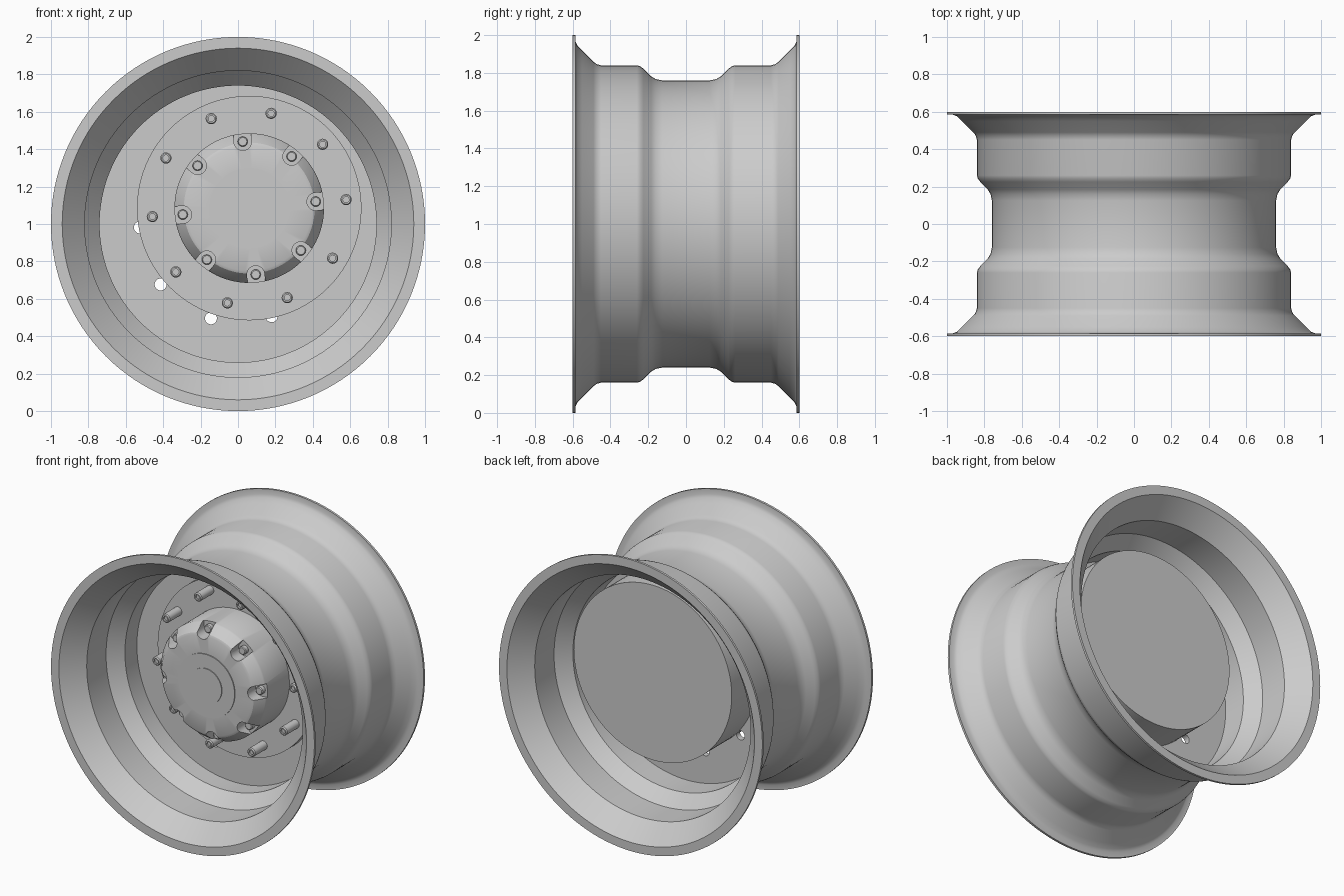
import bpy
import bmesh
from math import cos, sin, pi, radians
from mathutils import Vector

if "Cube" in bpy.data.objects:
    bpy.data.objects.remove(bpy.data.objects["Cube"])

grey = bpy.data.materials.new("plain_grey")
grey.use_nodes = True
COLOUR = (0.6, 0.6, 0.6, 1)
grey.diffuse_color = COLOUR
grey.node_tree.nodes["Principled BSDF"].inputs["Base Color"].default_value = COLOUR

RIM = (0, 1)           # wheel axis (x, z)
HUB = (0.06, 1.085)    # offset hub axis (x, z)


def around(centre, radius, count, start):
    """Evenly spaced (x, z, angle) places on a circle."""
    for i in range(count):
        a = radians(start) + 2 * pi * i / count
        yield centre[0] + radius * cos(a), centre[1] + radius * sin(a), a


def lathe(bm, profile, centre, segments, closed=False):
    """Spin a (y, radius) profile about a y-parallel axis."""
    verts = [bm.verts.new((centre[0] + r, y, centre[1])) for y, r in profile]
    edges = [bm.edges.new(pair) for pair in zip(verts, verts[1:])]
    if closed:
        edges.append(bm.edges.new((verts[-1], verts[0])))
    bmesh.ops.spin(bm, geom=verts + edges, cent=(centre[0], 0, centre[1]),
                   axis=(0, 1, 0), dvec=(0, 0, 0), angle=2 * pi,
                   steps=segments, use_merge=True)


def prism(bm, outline, y0, y1):
    """Extrude an (x, z) outline along y."""
    face = bm.faces.new([bm.verts.new((x, y0, z)) for x, z in outline])
    result = bmesh.ops.extrude_face_region(bm, geom=[face], use_keep_orig=True)
    moved = [v for v in result["geom"] if isinstance(v, bmesh.types.BMVert)]
    bmesh.ops.translate(bm, verts=moved, vec=Vector((0, y1 - y0, 0)))


def finish(bm, name):
    bmesh.ops.remove_doubles(bm, verts=bm.verts, dist=0.0001)
    bmesh.ops.recalc_face_normals(bm, faces=bm.faces)
    mesh = bpy.data.meshes.new(name)
    bm.to_mesh(mesh)
    bm.free()
    mesh.materials.append(grey)
    obj = bpy.data.objects.new(name, mesh)
    bpy.context.collection.objects.link(obj)
    return obj


def activate(obj):
    bpy.ops.object.select_all(action="DESELECT")
    obj.select_set(True)
    bpy.context.view_layer.objects.active = obj


def smooth(obj):
    activate(obj)
    bpy.ops.object.shade_smooth_by_angle(angle=radians(28))


def cut(obj, cutter):
    cutter.hide_render = True
    activate(obj)
    mod = obj.modifiers.new("cut", "BOOLEAN")
    mod.operation = "DIFFERENCE"
    mod.solver = "EXACT"
    mod.object = cutter
    bpy.ops.object.modifier_apply(modifier=mod.name)
    bpy.data.objects.remove(cutter)


# Rim barrel: one half of the section, mirrored front to back
outer = [(0.6, 1), (0.585, 1), (0.584, 0.965), (0.575, 0.945), (0.55, 0.92),
         (0.49, 0.86), (0.475, 0.847), (0.45, 0.84), (0.26, 0.84),
         (0.243, 0.835), (0.225, 0.822), (0.185, 0.782), (0.16, 0.767),
         (0.125, 0.76)]
inner = [(0.17, 0.74), (0.26, 0.82), (0.47, 0.82), (0.6, 0.94)]
flip = lambda pts: [(-y, r) for y, r in reversed(pts)]
bm = bmesh.new()
lathe(bm, outer + flip(outer) + flip(inner) + inner, RIM, 128, closed=True)
smooth(finish(bm, "rim_barrel"))

# Web plate with a ring of through holes
bm = bmesh.new()
lathe(bm, [(-0.04, 0), (-0.04, 0.75), (0, 0.75), (0, 0)], RIM, 128)
web = finish(bm, "web_plate")
bm = bmesh.new()
for x, z, a in around(RIM, 0.525, 10, 2):
    prism(bm, [p[:2] for p in around((x, z), 0.032, 24, 0)], -0.1, 0.1)
cut(web, finish(bm, "hole_cutter"))
smooth(web)

# Drum with its front flange
bm = bmesh.new()
lathe(bm, [(-0.1, 0), (-0.1, 0.6), (0.275, 0.6), (0.275, 0)], HUB, 96)
smooth(finish(bm, "hub_drum"))

# Hub cover with a chamfered edge and stepped centre
bm = bmesh.new()
lathe(bm, [(-0.09, 0), (-0.09, 0.4), (-0.345, 0.4), (-0.355, 0.395),
           (-0.415, 0.35), (-0.422, 0.335), (-0.424, 0.215), (-0.43, 0.215),
           (-0.43, 0.12), (-0.436, 0.12), (-0.436, 0)], HUB, 96)
cover = finish(bm, "hub_cover")

# U-shaped pockets through the chamfer
bm = bmesh.new()
for x, z, a in around(HUB, 0.357, 8, 5.6):
    w = 0.047
    arc = [a + pi / 2 + pi * i / 12 for i in range(13)]
    outline = [(x + w * cos(t), z + w * sin(t)) for t in arc]
    for t in (arc[-1], arc[0]):
        outline.append((x + w * cos(t) + 0.12 * cos(a),
                        z + w * sin(t) + 0.12 * sin(a)))
    prism(bm, outline, -0.5, -0.335)
cut(cover, finish(bm, "pocket_cutter"))
smooth(cover)

# Bolts in the pockets
bm = bmesh.new()
for x, z, a in around(HUB, 0.357, 8, 5.6):
    lathe(bm, [(-0.32, 0), (-0.32, 0.027), (-0.362, 0.027), (-0.367, 0.022),
               (-0.367, 0)], (x, z), 20)
smooth(finish(bm, "hub_bolts"))

# Long flange studs with a socket in the end
bm = bmesh.new()
for x, z, a in around(HUB, 0.52, 10, 5):
    lathe(bm, [(-0.09, 0), (-0.09, 0.03), (-0.23, 0.03), (-0.237, 0.024),
               (-0.237, 0.016), (-0.225, 0.016), (-0.225, 0)], (x, z), 20)
smooth(finish(bm, "flange_studs"))
